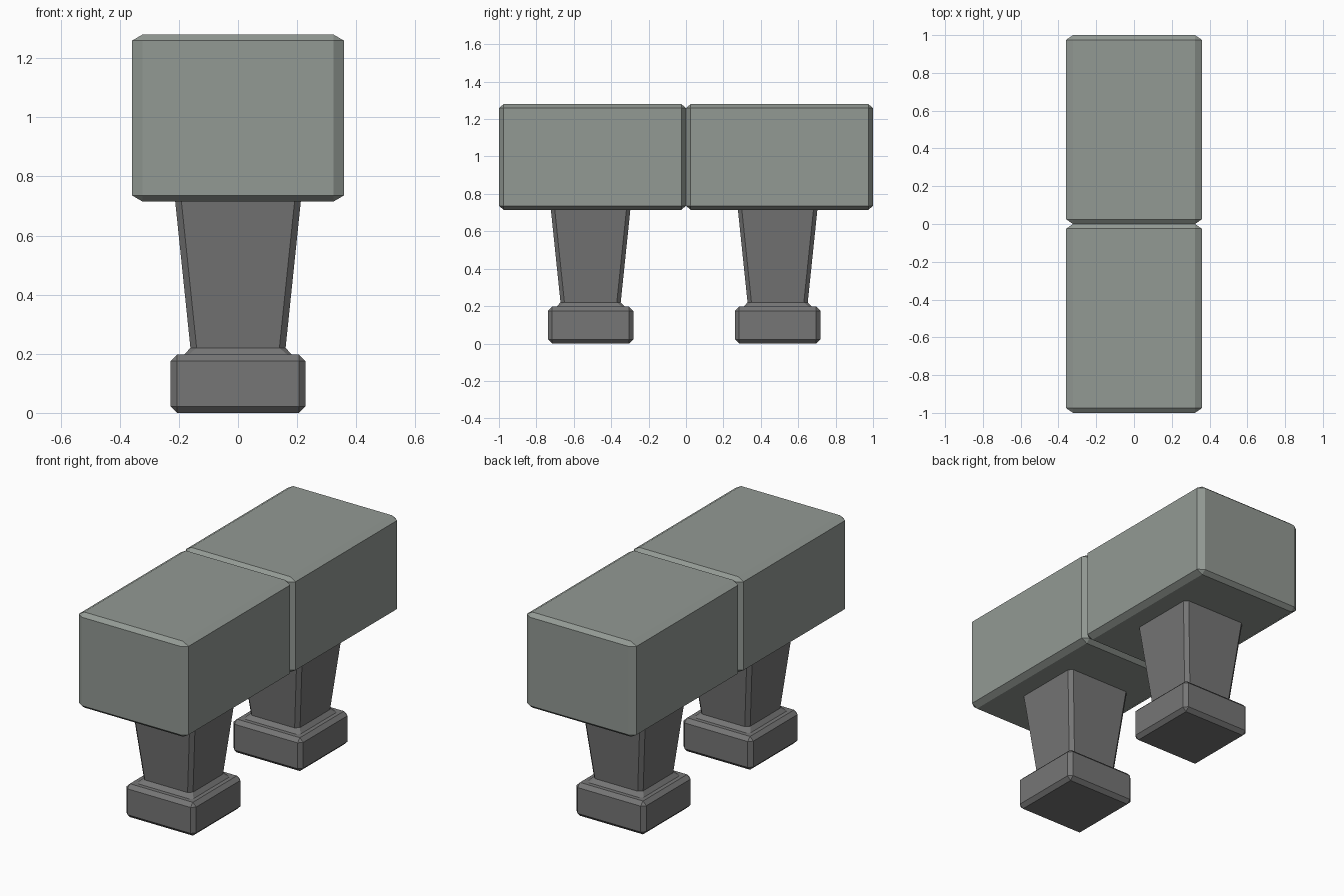
import bpy, bmesh
from mathutils import Matrix

if "Cube" in bpy.data.objects:
    bpy.data.objects.remove(bpy.data.objects["Cube"])


def material(name, color):
    m = bpy.data.materials.new(name)
    m.diffuse_color = (*color, 1)
    m.use_nodes = True
    m.node_tree.nodes["Principled BSDF"].inputs["Base Color"].default_value = m.diffuse_color
    return m


def finish(bm, name, mat, loc):
    bmesh.ops.recalc_face_normals(bm, faces=bm.faces)
    me = bpy.data.meshes.new(name)
    bm.to_mesh(me)
    bm.free()
    me.materials.append(mat)
    ob = bpy.data.objects.new(name, me)
    ob.location = loc
    bpy.context.collection.objects.link(ob)


def seat_block(name, mat, loc):
    # chamfer first, then stretch, so the chamfer is wider along x
    bm = bmesh.new()
    bmesh.ops.create_cube(bm, size=1)
    bmesh.ops.bevel(bm, geom=bm.edges[:], offset=0.03, segments=1, affect='EDGES')
    size = (0.718, 1.0, 0.565)
    # exact chamfer depth per axis
    for v in bm.verts:
        for i, c in enumerate((0.036, 0.025, 0.021)):
            s = 1 if v.co[i] > 0 else -1
            inset = 0 if abs(v.co[i]) > 0.49 else c
            v.co[i] = s * (size[i] / 2 - inset)
    finish(bm, name, mat, loc)


def leg(name, mat, loc):
    # stacked sections: height, half width, corner cut
    sections = [(0, .206, 0), (.022, .228, .022), (.175, .228, .022),
                (.197, .206, 0), (.197, .182, .015), (.22, .161, .021),
                (.73, .214, .021)]
    bm = bmesh.new()
    rings = []
    for z, h, c in sections:
        k = h - c
        pts = [(k, -h), (h, -k), (h, k), (k, h), (-k, h), (-h, k), (-h, -k), (-k, -h)]
        rings.append([bm.verts.new((x, y, z)) for x, y in pts])
    for a, b in zip(rings, rings[1:]):
        for i in range(8):
            j = (i + 1) % 8
            bm.faces.new((a[i], a[j], b[j], b[i]))
    bm.faces.new(rings[0][::-1])
    bm.faces.new(rings[-1])
    bmesh.ops.remove_doubles(bm, verts=bm.verts[:], dist=1e-5)
    finish(bm, name, mat, loc)


stone = material("seat_stone", (0.29, 0.32, 0.295))
dark = material("leg_stone", (0.18, 0.18, 0.18))

for side, s in (("front", -1), ("back", 1)):
    seat_block(f"{side}_seat_block", stone, (0, s * 0.5, 0.9975))
    leg(f"{side}_leg", dark, (0, s * 0.5 - 0.01, 0))
